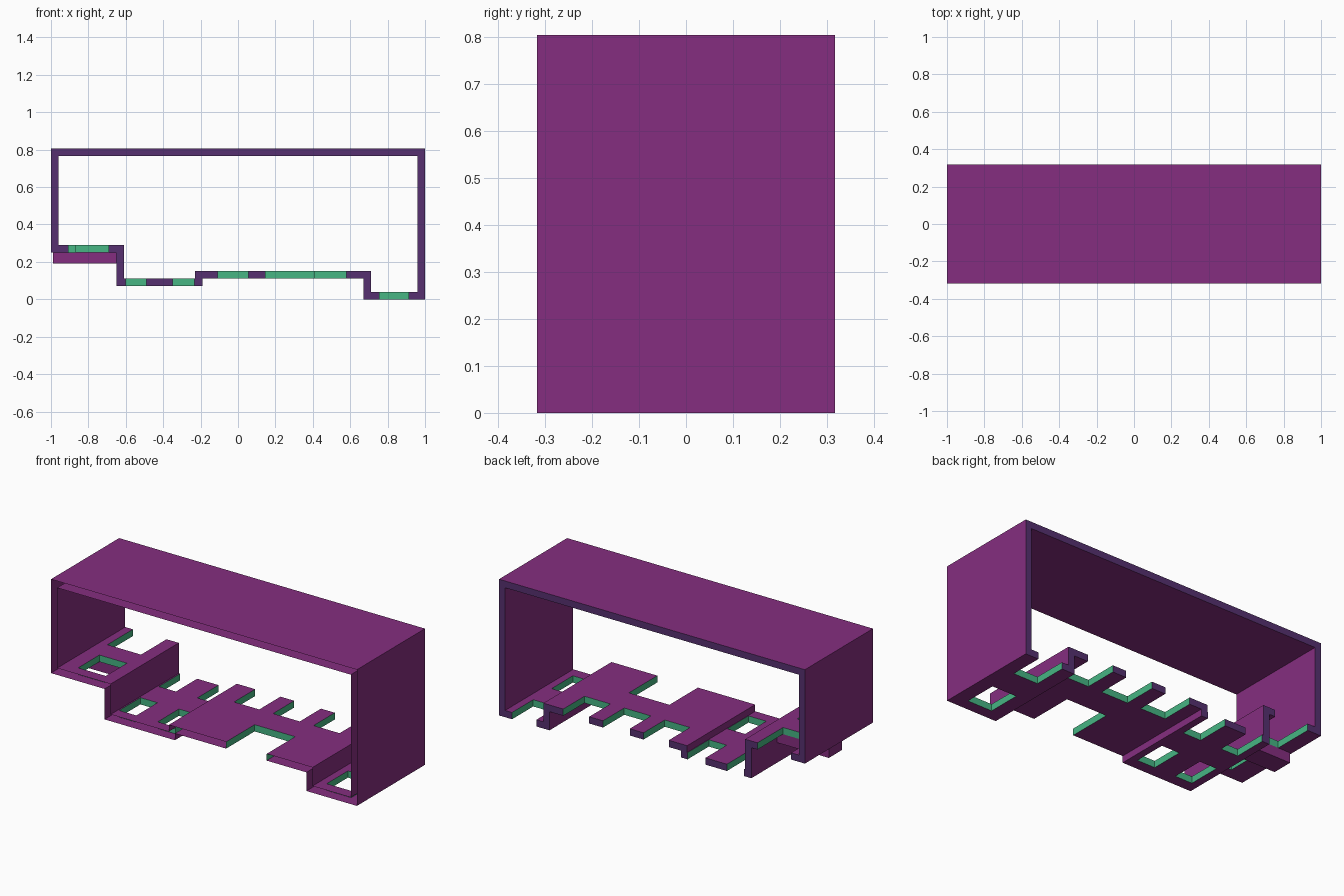
import bpy, bmesh
from mathutils import Vector

if "Cube" in bpy.data.objects:
    bpy.data.objects.remove(bpy.data.objects["Cube"])

D = 0.318  # half depth


def material(name, rgb):
    m = bpy.data.materials.new(name)
    m.diffuse_color = (*rgb, 1)
    m.use_nodes = True
    m.node_tree.nodes["Principled BSDF"].inputs["Base Color"].default_value = m.diffuse_color
    return m


MATS = [material("purple", (0.235, 0.027, 0.215)),
        material("indigo", (0.093, 0.030, 0.160)),
        material("green", (0.063, 0.465, 0.230))]


def make_object(name, bm):
    bmesh.ops.recalc_face_normals(bm, faces=bm.faces)
    mesh = bpy.data.meshes.new(name)
    bm.to_mesh(mesh)
    bm.free()
    for m in MATS:
        mesh.materials.append(m)
    ob = bpy.data.objects.new(name, mesh)
    bpy.context.collection.objects.link(ob)
    return ob


def add_box(bm, x0, x1, y0, y1, z0, z1, mat):
    verts = bmesh.ops.create_cube(bm, size=1)["verts"]
    for v in verts:
        v.co = Vector(((x0 + x1) / 2 + v.co.x * (x1 - x0),
                       (y0 + y1) / 2 + v.co.y * (y1 - y0),
                       (z0 + z1) / 2 + v.co.z * (z1 - z0)))
    for f in {f for v in verts for f in v.link_faces}:
        f.material_index = mat


# Shell: a ring profile with a stepped floor, run from front to back
outer = [(-1, .805), (1, .805), (1, 0), (.67, 0), (.67, .11),
         (-.19, .11), (-.19, .07), (-.65, .07), (-.65, .25), (-1, .25)]
inner = [(-.96, .765), (.96, .765), (.96, .04), (.71, .04), (.71, .15),
         (-.23, .15), (-.23, .11), (-.61, .11), (-.61, .29), (-.96, .29)]
bm = bmesh.new()
of, ob_, nf, nb = [[bm.verts.new((x, y, z)) for x, z in pts]
                   for pts, y in ((outer, -D), (outer, D), (inner, -D), (inner, D))]
n = len(outer)
for i in range(n):
    j = (i + 1) % n
    bm.faces.new((of[i], of[j], ob_[j], ob_[i]))
    bm.faces.new((nf[i], nf[j], nb[j], nb[i]))
    bm.faces.new((of[i], of[j], nf[j], nf[i]))
    bm.faces.new((ob_[i], ob_[j], nb[j], nb[i])).material_index = 1
shell = make_object("stepped_shell", bm)

# Floor cut-outs: x range, y range, floor underside height
HOLE, BACK, FRONT = (-.25, -.052), (.12, .4), (-.4, -.052)
cuts = [(-.87, -.69, HOLE, .25), (-.91, -.69, (.08, .4), .25),
        (-.602, -.49, HOLE, .07), (-.602, -.49, BACK, .07),
        (-.35, -.233, HOLE, .07), (-.35, -.233, BACK, .07),
        (-.11, .055, BACK, .11), (.145, .32, BACK, .11),
        (.41, .58, BACK, .11), (.145, .41, FRONT, .11),
        (.755, .915, HOLE, 0), (.755, .915, BACK, 0)]
bm = bmesh.new()
for x0, x1, (y0, y1), z in cuts:
    add_box(bm, x0, x1, y0, y1, z - .01, z + .05, 2)
cutter = make_object("floor_cutter", bm)
cutter.hide_render = True

mod = shell.modifiers.new("cut", "BOOLEAN")
mod.operation = "DIFFERENCE"
mod.solver = "EXACT"
mod.object = cutter
bpy.context.view_layer.update()
cut_mesh = bpy.data.meshes.new_from_object(
    shell.evaluated_get(bpy.context.evaluated_depsgraph_get()))
shell.modifiers.clear()
shell.data = cut_mesh
bpy.data.objects.remove(cutter)

# The front edge of the shell is left open
bm = bmesh.new()
bm.from_mesh(cut_mesh)
front = [f for f in bm.faces if all(v.co.y < -D + .001 for v in f.verts)]
bmesh.ops.delete(bm, geom=front, context="FACES")
bm.to_mesh(cut_mesh)
bm.free()

# Bar hanging under the raised floor
bm = bmesh.new()
add_box(bm, -.99, -.65, -.045, .08, .19, .25, 0)
make_object("hanging_bar", bm)
